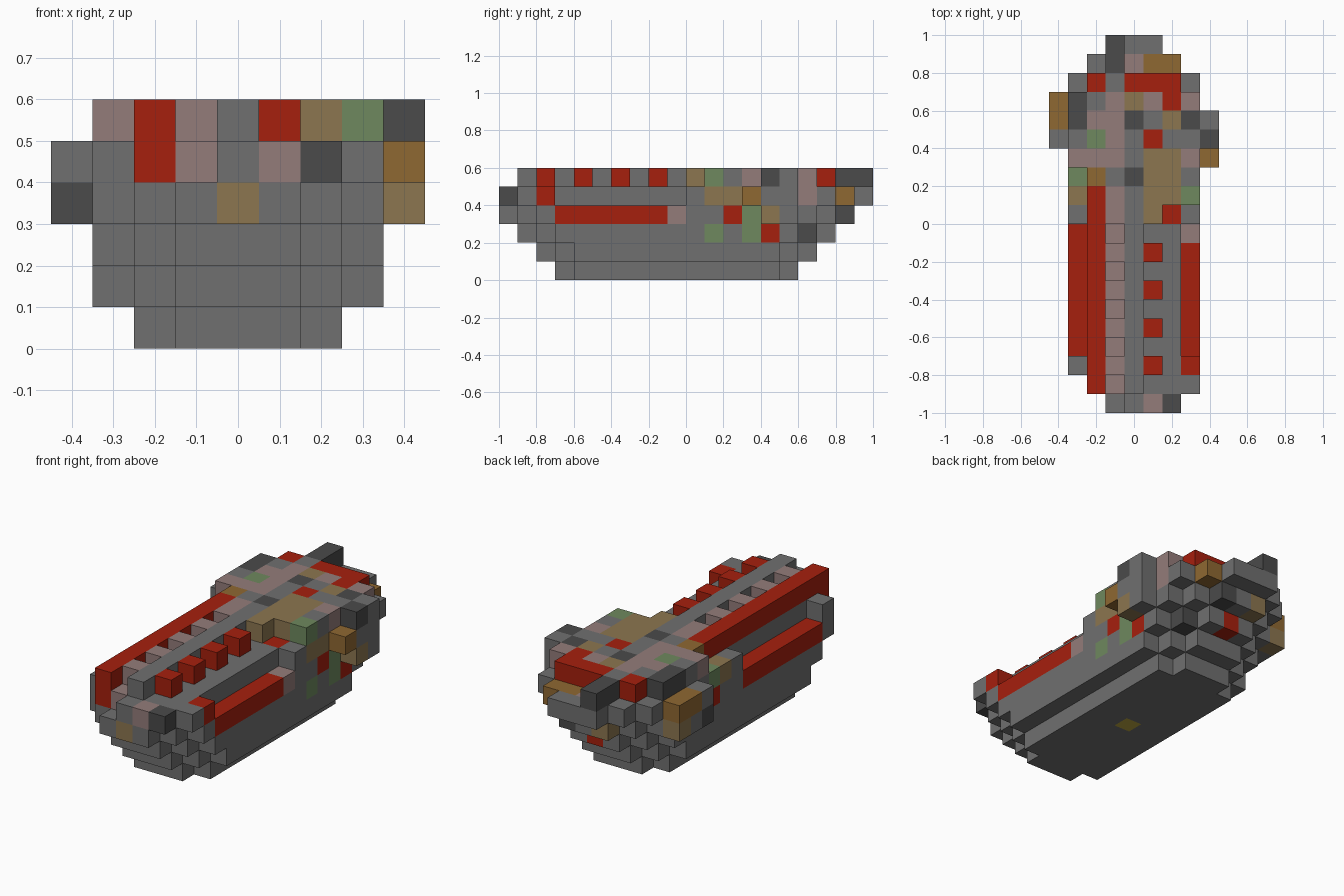
import bpy
import bmesh
from mathutils import Vector

if "Cube" in bpy.data.objects:
    bpy.data.objects.remove(bpy.data.objects["Cube"], do_unlink=True)

SIZE = 0.1
PALETTE = {
    "grey": (0.162, 0.162, 0.162),
    "dark_grey": (0.069, 0.069, 0.069),
    "red": (0.381, 0.014, 0.004),
    "dusty_pink": (0.296, 0.202, 0.195),
    "tan": (0.262, 0.181, 0.08),
    "brown": (0.275, 0.138, 0.032),
    "green": (0.156, 0.25, 0.112),
    "gold": (0.5, 0.38, 0.05),
}
LETTERS = dict(zip("GDRPTBNY", PALETTE))
NAMES = list(PALETTE)

materials = []
for name, rgb in PALETTE.items():
    mat = bpy.data.materials.new(name)
    mat.use_nodes = True
    mat.diffuse_color = (*rgb, 1)
    bsdf = mat.node_tree.nodes["Principled BSDF"]
    bsdf.inputs["Base Color"].default_value = (*rgb, 1)
    bsdf.inputs["Roughness"].default_value = 0.9
    materials.append(mat)

cells = {}  # (column, row, layer) -> (part, colour)


def fill(part, letter, xs, ys, z):
    """Fill inclusive column and row ranges of one layer with blocks."""
    for x in range(xs[0], xs[1] + 1):
        for y in range(ys[0], ys[1] + 1):
            cells[x, y, z] = (part, LETTERS[letter])


def block(part, letter, x, y, z):
    fill(part, letter, (x, x), (y, y), z)


def paint(letter, x, y, z):
    """Recolour a block that is already there."""
    cells[x, y, z] = (cells[x, y, z][0], LETTERS[letter])


# Stepped hull: each layer is longer, with ends that taper to three blocks
for z in range(4):
    half = min(2 + z, 3)
    for step in range(half):
        fill("hull", "G", (-1 - step, 1 + step), (3 - z + step, 15 + z - step), z)
paint("Y", 0, 9, 0)

# Main deck, overhanging at both ends
for half, y0, y1 in ((3, 2, 2), (2, 3, 9), (3, 10, 13), (4, 14, 15), (3, 16, 17),
                     (2, 18, 18), (1, 19, 19)):
    fill("deck", "G", (-half, half), (y0, y1), 4)
fill("deck", "G", (-2, 3), (1, 1), 4)
fill("deck", "P", (-1, -1), (1, 11), 4)
paint("R", -2, 1, 4)
paint("R", 3, 2, 4)
paint("R", 2, 10, 4)

# Bow plates
for x, letter in enumerate("GPD"):
    block("bow", letter, x, 0, 4)
paint("T", 0, 0, 3)

# Side rails
for side in (-1, 1):
    fill("side_rail", "R", (3 * side, 3 * side), (3, 9), 3)
paint("P", 3, 9, 3)

# Raised spine, left ledge and battlements
fill("spine", "G", (0, 0), (1, 10), 5)
fill("top_rail", "R", (-2, -2), (1, 11), 5)
for y in range(2, 10, 2):
    block("battlement", "R", 1, y, 5)
    block("battlement", "P", -1, y, 5)

# Patchwork castle on the rear deck, from front to back
for y, row in enumerate(("..PGT..", ".RPGTTN", ".BGDTTG", "PPPGTTP", "GNPGRGG",
                         "DPPDGTD", "DGPTPRP", ".RGRRR."), start=10):
    for x, letter in enumerate(row, start=-3):
        if letter != ".":
            block("castle", letter, x, y, 5)

# Side turrets
for side in (-1, 1):
    fill("turret", "G", (4 * side, 4 * side), (14, 15), 3)
block("turret", "D", -4, 14, 3)
block("turret", "T", -4, 16, 3)
block("turret", "T", 4, 14, 3)
block("turret", "D", 4, 14, 5)
block("turret", "G", 4, 15, 5)
block("turret", "B", 4, 13, 4)
fill("turret", "B", (-4, -4), (15, 16), 4)

# Stern fin and plates
fill("stern_fin", "D", (-1, -1), (18, 19), 5)
block("stern", "P", 0, 18, 4)
fill("stern", "B", (1, 2), (18, 18), 4)
paint("D", 1, 18, 3)
paint("T", -1, 18, 3)
paint("R", 0, 17, 2)

# Patches on the flanks
for y, z, letter in ((11, 4, "T"), (12, 4, "T"), (16, 4, "P"), (12, 3, "R"),
                     (13, 3, "N"), (13, 2, "N"), (11, 2, "N"), (14, 2, "R")):
    paint(letter, 3, y, z)
paint("D", 2, 16, 2)
paint("T", -3, 11, 4)
paint("N", -3, 12, 4)
paint("R", -3, 12, 3)


def build(part):
    """Make the outer skin of one part, leaving out faces between blocks."""
    bm = bmesh.new()
    for cell, (owner, colour) in cells.items():
        if owner != part:
            continue
        centre = Vector((cell[0], cell[1] - 9.5, cell[2] + 0.5)) * SIZE
        for axis in range(3):
            for sign in (-1, 1):
                neighbour = list(cell)
                neighbour[axis] += sign
                if tuple(neighbour) in cells:
                    continue
                n, u, v = Vector(), Vector(), Vector()
                n[axis] = sign
                u[(axis + 1) % 3] = 1
                v = n.cross(u)
                corners = (-u - v, u - v, u + v, v - u)
                face = bm.faces.new(
                    [bm.verts.new(centre + (n + c) * SIZE / 2) for c in corners])
                face.material_index = NAMES.index(colour)
    bmesh.ops.remove_doubles(bm, verts=bm.verts, dist=0.001)
    bmesh.ops.dissolve_limit(bm, angle_limit=0.01, verts=bm.verts, edges=bm.edges,
                             delimit={"MATERIAL"})
    mesh = bpy.data.meshes.new(part)
    bm.to_mesh(mesh)
    bm.free()
    for mat in materials:
        mesh.materials.append(mat)
    bpy.context.collection.objects.link(bpy.data.objects.new(part, mesh))


for part in sorted({owner for owner, colour in cells.values()}):
    build(part)
